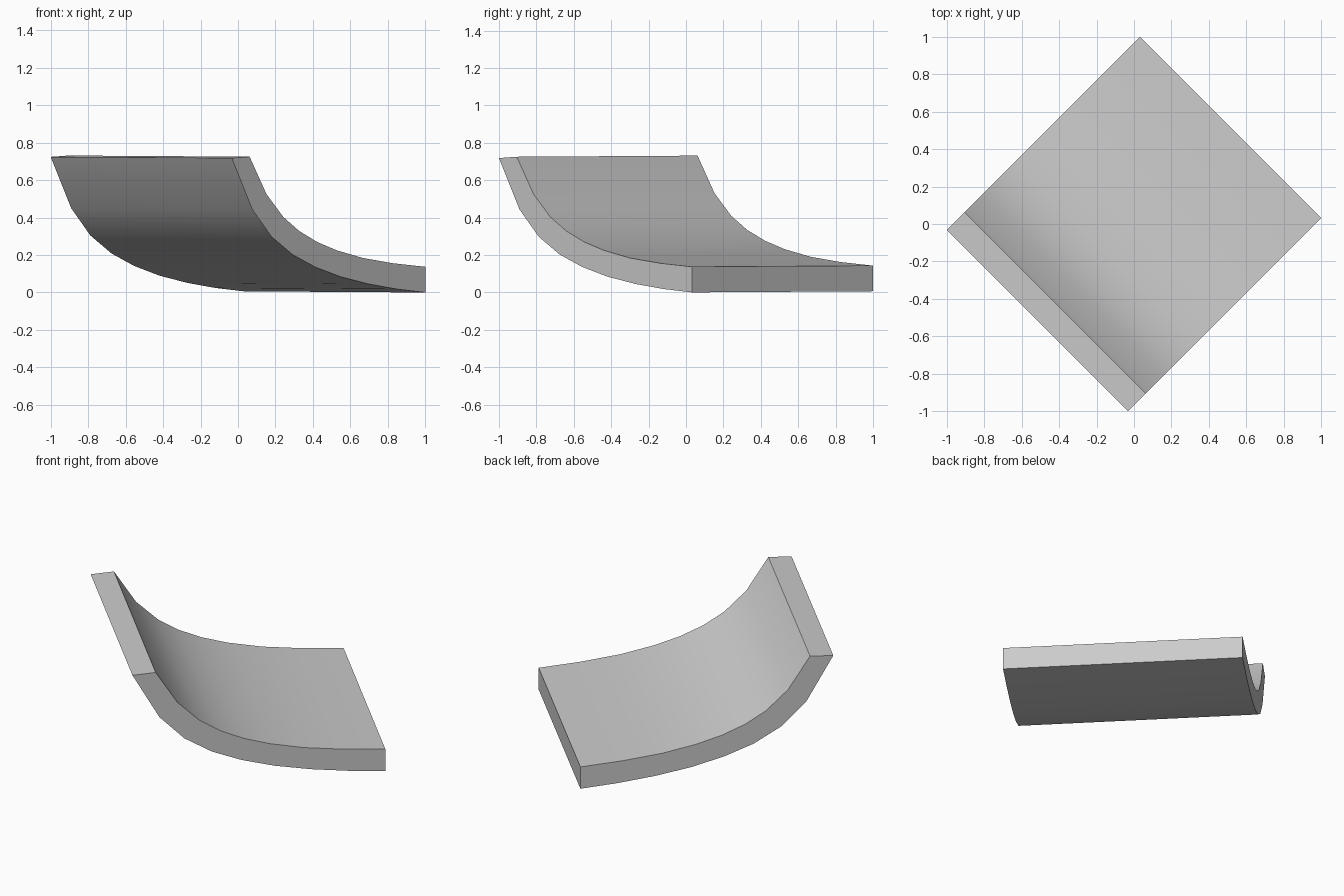
import bpy, bmesh

if "Cube" in bpy.data.objects:
    bpy.data.objects.remove(bpy.data.objects["Cube"])

# Cross-section: (t along the diagonal, z)
outer = [(0, .718), (.11, .443), (.212, .298), (.325, .202), (.445, .136),
         (.58, .084), (.73, .045), (.88, .018), (1.033, .0)]
inner = [(.095, .725), (.185, .525), (.275, .403), (.36, .328), (.455, .27),
         (.56, .225), (.70, .184), (.86, .156), (1.033, .137)]
profile = outer + inner[::-1]
WIDTH, TILT = .967, .006

# Curved panel: cross-section swept along the other diagonal, very slightly tilted
bm = bmesh.new()

def section(w, lift):
    return [bm.verts.new((-1 + t + w, -.033 + t - w, z + lift)) for t, z in profile]

a, b = section(0, TILT), section(WIDTH, 0)
n = len(profile)
for i in range(n):
    j = (i + 1) % n
    bm.faces.new((a[i], a[j], b[j], b[i]))
# End caps as quad strips
for ring in (a, b):
    for i in range(len(outer) - 1):
        bm.faces.new((ring[i], ring[i + 1], ring[n - 2 - i], ring[n - 1 - i]))
bmesh.ops.recalc_face_normals(bm, faces=bm.faces[:])

mesh = bpy.data.meshes.new("curved_panel")
bm.to_mesh(mesh)
bm.free()
panel = bpy.data.objects.new("curved_panel", mesh)
bpy.context.collection.objects.link(panel)
bpy.context.view_layer.objects.active = panel
panel.select_set(True)
bpy.ops.object.shade_smooth_by_angle(angle=.6)
